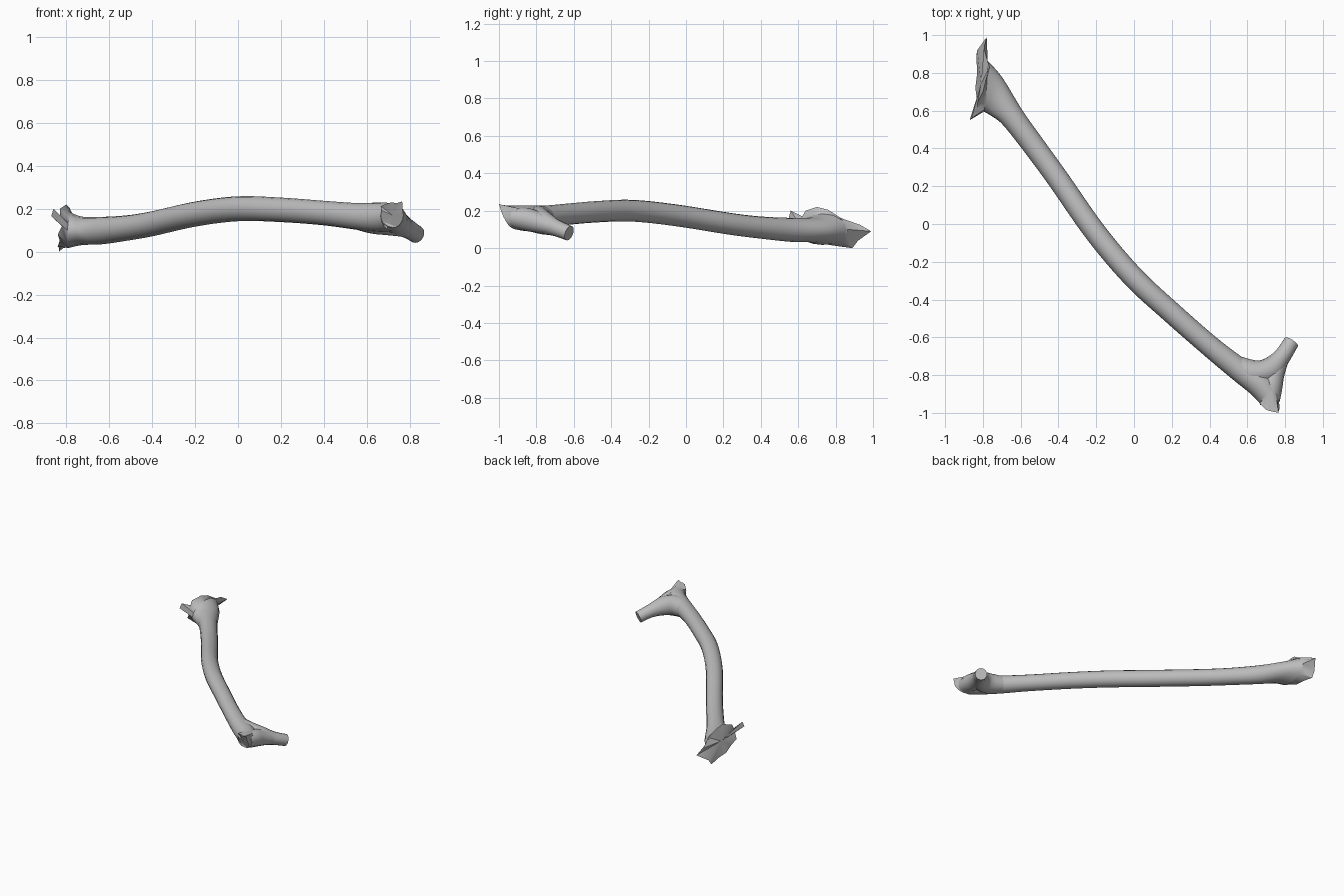
import bpy, bmesh, math
from mathutils import Vector

cube = bpy.data.objects.get("Cube")
if cube:
    bpy.data.objects.remove(cube, do_unlink=True)

N = 16      # points round each section
STEPS = 6   # sections between stations

grey = bpy.data.materials.new("branch_grey")
grey.use_nodes = True
grey.diffuse_color = (0.5, 0.5, 0.5, 1)
bsdf = grey.node_tree.nodes["Principled BSDF"]
bsdf.inputs["Base Color"].default_value = (0.5, 0.5, 0.5, 1)
bsdf.inputs["Roughness"].default_value = 0.8


def ring(centre, lateral, up):
    c, l, u = Vector(centre), Vector(lateral), Vector(up)
    return [c + l * math.cos(2 * math.pi * k / N) + u * math.sin(2 * math.pi * k / N)
            for k in range(N)]


def path_rings(stations):
    """Round sections square to a path of (x, y, z, radius)."""
    pts = [Vector(s[:3]) for s in stations]
    out = []
    for i, s in enumerate(stations):
        t = (pts[min(i + 1, len(pts) - 1)] - pts[max(i - 1, 0)]).normalized()
        lat = Vector((0, 0, 1)).cross(t).normalized()
        out.append(ring(pts[i], lat * s[3], t.cross(lat) * s[3]))
    return out


def smooth_rings(rings):
    """Catmull-Rom interpolation between matching section points."""
    out, last = [], len(rings) - 1
    for i in range(last):
        a, b, c, d = rings[max(i - 1, 0)], rings[i], rings[i + 1], rings[min(i + 2, last)]
        for j in range(STEPS):
            t = j / STEPS
            out.append([0.5 * (2 * q + (r - p) * t + (2 * p - 5 * q + 4 * r - s) * t ** 2
                               + (3 * q - p - 3 * r + s) * t ** 3)
                        for p, q, r, s in zip(a, b, c, d)])
    out.append(rings[-1])
    return out


def skin(name, rings, start_centre=None):
    """Bridge the sections and close both ends."""
    bm = bmesh.new()
    loops = [[bm.verts.new(p) for p in r] for r in rings]
    for a, b in zip(loops, loops[1:]):
        for k in range(N):
            n = (k + 1) % N
            bm.faces.new((a[k], a[n], b[n], b[k]))
    for loop, centre in ((loops[0], start_centre), (loops[-1], None)):
        mid = bm.verts.new(centre or sum((v.co for v in loop), Vector()) / N)
        for k in range(N):
            bm.faces.new((loop[k], loop[(k + 1) % N], mid))
    bmesh.ops.recalc_face_normals(bm, faces=bm.faces)
    mesh = bpy.data.meshes.new(name)
    bm.to_mesh(mesh)
    bm.free()
    mesh.materials.append(grey)
    ob = bpy.data.objects.new(name, mesh)
    bpy.context.collection.objects.link(ob)
    bpy.ops.object.select_all(action="DESELECT")
    ob.select_set(True)
    bpy.context.view_layer.objects.active = ob
    bpy.ops.object.shade_smooth_by_angle(angle=math.radians(35))
    return ob


# Jagged rim of the broken, flared end
rim = [Vector(p) for p in (
    (-.78, .99, .09), (-.795, .93, .125), (-.765, .83, .16), (-.785, .76, .205),
    (-.80, .70, .22), (-.83, .64, .20), (-.83, .615, .16), (-.86, .56, .20),
    (-.87, .55, .165), (-.82, .59, .12), (-.84, .60, .08), (-.83, .65, .05),
    (-.84, .72, .025), (-.83, .80, .012), (-.835, .89, 0), (-.83, .92, .04))]

# Flare behind the rim, then the long bent limb
flare = [ring((-.785, .73, .10), (.01, .135, 0), (.005, 0, .083)),
         ring((-.725, .672, .097), (.03, .10, 0), (0, 0, .066))]
limb = path_rings([
    (-.64, .56, .098, .064), (-.52, .40, .11, .059), (-.40, .235, .13, .058),
    (-.20, -.05, .175, .058), (0, -.285, .20, .058), (.20, -.47, .195, .057),
    (.40, -.645, .18, .057), (.55, -.765, .165, .062), (.66, -.845, .16, .069),
    (.713, -.905, .163, .064)])

# Tilted broken stub with two raised splinters
stub_end = ring((.718, -.962, .17), (.053, -.015, 0), (0, -.028, .06))
stub_end[2] = Vector((.765, -1.0, .235))
stub_end[6] = Vector((.665, -.95, .212))

skin("main_limb", [rim] + smooth_rings(flare + limb) + [stub_end], (-.81, .74, .11))

# Side twig, blending out of the limb
skin("side_twig", smooth_rings(path_rings([
    (.50, -.73, .167, .048), (.62, -.79, .157, .071), (.72, -.772, .14, .066),
    (.785, -.70, .11, .046), (.833, -.625, .08, .041)])))

# Rounded web joining the stub to the twig
skin("fork_web", smooth_rings(path_rings([
    (.72, -.935, .165, .052), (.725, -.86, .155, .061), (.745, -.78, .135, .055),
    (.79, -.695, .108, .038)])))
